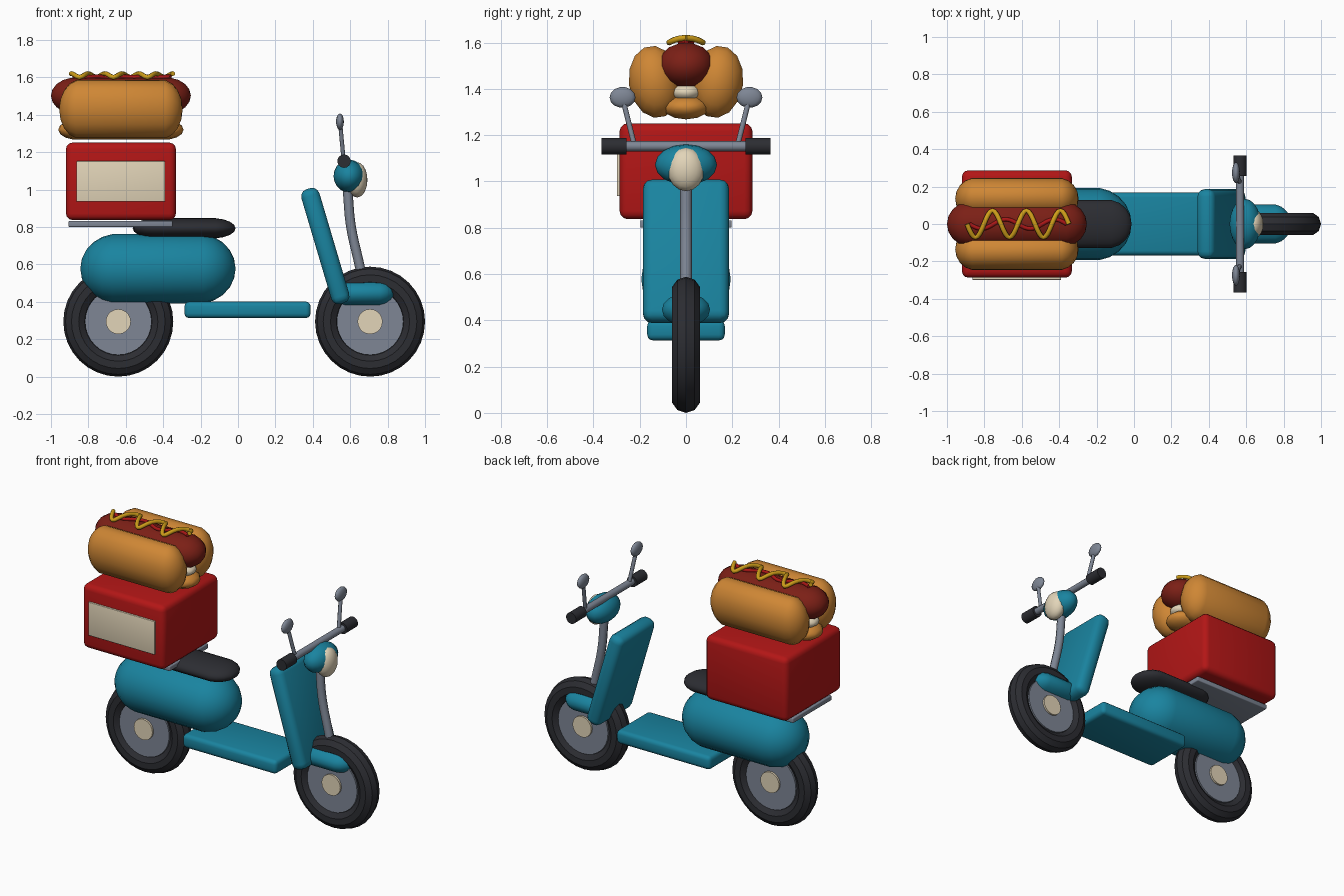
import bpy, bmesh
from math import pi, sin, cos, radians, sqrt
from mathutils import Matrix, Vector

if "Cube" in bpy.data.objects:
    bpy.data.objects.remove(bpy.data.objects["Cube"])


def material(name, rgb):
    m = bpy.data.materials.new(name)
    m.diffuse_color = (*rgb, 1)
    m.use_nodes = True
    m.node_tree.nodes["Principled BSDF"].inputs["Base Color"].default_value = m.diffuse_color
    return m


TEAL = material("teal_paint", (0.01, 0.23, 0.35))
RED = material("red_paint", (0.45, 0.008, 0.008))
CREAM = material("cream", (0.76, 0.66, 0.48))
DARK = material("dark_rubber", (0.025, 0.026, 0.032))
STEEL = material("steel", (0.21, 0.24, 0.30))
BUN = material("bun_crust", (0.62, 0.24, 0.035))
MEAT = material("sausage_skin", (0.20, 0.014, 0.008))
MUSTARD = material("mustard_yellow", (0.62, 0.34, 0.01))
KETCHUP = material("ketchup_red", (0.4, 0.008, 0.008))


def finish(ob, name, mat, angle=35):
    ob.name = ob.data.name = name
    ob.data.materials.clear()
    ob.data.materials.append(mat)
    bpy.ops.object.select_all(action='DESELECT')
    ob.select_set(True)
    bpy.context.view_layer.objects.active = ob
    bpy.ops.object.shade_smooth_by_angle(angle=radians(angle))
    return ob


def from_bmesh(bm, name, mat, loc, rot=(0, 0, 0), angle=35):
    me = bpy.data.meshes.new(name)
    bm.to_mesh(me)
    bm.free()
    ob = bpy.data.objects.new(name, me)
    ob.location, ob.rotation_euler = loc, rot
    bpy.context.collection.objects.link(ob)
    return finish(ob, name, mat, angle)


def box(name, loc, size, bevel, mat, rot=(0, 0, 0)):
    bm = bmesh.new()
    bmesh.ops.create_cube(bm, size=1, matrix=Matrix.Diagonal((*size, 1)))
    if bevel:
        bmesh.ops.bevel(bm, geom=bm.edges[:], offset=bevel, segments=3,
                        profile=0.5, affect='EDGES')
    return from_bmesh(bm, name, mat, loc, rot)


def pod(name, loc, radii, mat, straight=0.0, segs=16, rings=9, rot=(0, 0, 0)):
    """Ellipsoid lying along x, pulled apart by a straight middle part."""
    bm = bmesh.new()
    bmesh.ops.create_uvsphere(bm, u_segments=segs, v_segments=rings, radius=1,
                              matrix=Matrix.Rotation(pi / 2, 4, 'Y'))
    fit = 1 / cos(pi / 2 / rings) if rings % 2 else 1
    for v in bm.verts:
        side = 0 if abs(v.co.x) < 1e-4 else (1 if v.co.x > 0 else -1)
        v.co = Vector((v.co.x * radii[0] + side * straight,
                       v.co.y * radii[1] * fit, v.co.z * radii[2] * fit))
    return from_bmesh(bm, name, mat, loc, rot, 60)


def rod(name, loc, radius, depth, mat, segs=24):
    """Cylinder lying along y."""
    bm = bmesh.new()
    bmesh.ops.create_cone(bm, cap_ends=True, segments=segs, radius1=radius, radius2=radius,
                          depth=depth, matrix=Matrix.Rotation(pi / 2, 4, 'X'))
    return from_bmesh(bm, name, mat, loc)


def tube(name, points, radius, mat, kind='POLY'):
    cu = bpy.data.curves.new(name, 'CURVE')
    cu.dimensions = '3D'
    cu.bevel_depth, cu.bevel_resolution, cu.use_fill_caps = radius, 2, True
    cu.resolution_u = 6
    sp = cu.splines.new(kind)
    sp.points.add(len(points) - 1)
    for p, co in zip(sp.points, points):
        p.co = (*co, 1)
    if kind == 'NURBS':
        sp.order_u, sp.use_endpoint_u = 3, True
    ob = bpy.data.objects.new(name, cu)
    bpy.context.collection.objects.link(ob)
    bpy.ops.object.select_all(action='DESELECT')
    ob.select_set(True)
    bpy.context.view_layer.objects.active = ob
    bpy.ops.object.convert(target='MESH')
    return finish(bpy.context.object, name, mat, 50)


# Wheels
for label, x in (("rear", -0.64), ("front", 0.706)):
    bpy.ops.mesh.primitive_torus_add(major_radius=0.231, minor_radius=0.063, major_segments=32,
                                     minor_segments=10, location=(x, 0, 0.294),
                                     rotation=(pi / 2, 0, 0))
    finish(bpy.context.object, label + "_tire", DARK, 30)
    rod(label + "_wheel_disc", (x, 0, 0.294), 0.178, 0.09, STEEL, 32)
    rod(label + "_hub", (x, 0, 0.294), 0.067, 0.115, CREAM, 20)

# Body panels
pod("rear_body", (-0.428, 0, 0.577), (0.20, 0.193, 0.185), TEAL, 0.215, 24, 11)
box("floorboard", (0.051, 0, 0.357), (0.674, 0.335, 0.088), 0.025, TEAL)
box("leg_shield", (0.467, 0, 0.698), (0.10, 0.372, 0.64), 0.04, TEAL, (0, radians(-16.5), 0))
pod("front_fender", (0.665, 0, 0.446), (0.10, 0.104, 0.07), TEAL, 0.075, 16, 9)
pod("seat", (-0.288, 0, 0.793), (0.13, 0.128, 0.054), DARK, 0.145, 20, 9)

# Steering column, headlight and handlebar
tube("steering_column", [(0.575, 0, 1.13), (0.588, 0, 0.98), (0.60, 0, 0.80), (0.655, 0, 0.58),
                         (0.69, 0, 0.40)], 0.026, STEEL, 'NURBS')
pod("headlight_shell", (0.594, 0, 1.072), (0.083, 0.134, 0.088), TEAL, 0, 16, 10)
pod("headlight_lens", (0.637, 0, 1.052), (0.055, 0.08, 0.094), CREAM, 0, 16, 10)
rod("handlebar", (0.567, 0, 1.152), 0.022, 0.66, STEEL, 12)
for label, s in (("right", -1), ("left", 1)):
    rod(label + "_grip", (0.567, s * 0.311, 1.152), 0.036, 0.11, DARK, 14)
    tube(label + "_mirror_stem", [(0.565, s * 0.223, 1.155), (0.547, s * 0.27, 1.345)],
         0.012, STEEL)
    pod(label + "_mirror", (0.545, s * 0.274, 1.363), (0.021, 0.056, 0.045), STEEL, 0, 14, 8)

# Rack and delivery box
box("rack", (-0.628, 0, 0.816), (0.556, 0.395, 0.032), 0.006, STEEL)
box("delivery_box", (-0.626, 0, 1.044), (0.588, 0.574, 0.414), 0.035, RED)
box("box_panel", (-0.627, -0.288, 1.044), (0.474, 0.022, 0.216), 0.004, CREAM)

# Hot dog
HX = -0.626
for label, s in (("right", -1), ("left", 1)):
    pod(label + "_bun_half", (HX, s * 0.135, 1.43), (0.11, 0.112, 0.157), BUN, 0.22, 14, 9,
        (radians(-8 * s), 0, 0))
pod("bun_base", (HX, 0, 1.32), (0.10, 0.10, 0.052), BUN, 0.235, 12, 7)
pod("bun_crumb", (HX, 0, 1.385), (0.08, 0.07, 0.04), CREAM, 0.235, 12, 7)
pod("sausage", (HX, 0, 1.502), (0.13, 0.12, 0.098), MEAT, 0.244, 14, 9)


def sauce(name, x0, x1, waves, amp, lift, radius, mat):
    """Wavy line draped over the sausage."""
    pts = []
    n = 16 * waves
    for i in range(n + 1):
        t = i / n
        y = -amp * sin(2 * pi * waves * t)
        z = 1.502 + 0.098 * sqrt(1 - (y / 0.12) ** 2) + lift
        pts.append((x0 + (x1 - x0) * t, y, z))
    tube(name, pts, radius, mat)


sauce("mustard", -0.893, -0.348, 3, 0.072, 0.02, 0.013, MUSTARD)
sauce("ketchup", -0.88, -0.36, 2, 0.025, 0.004, 0.011, KETCHUP)
